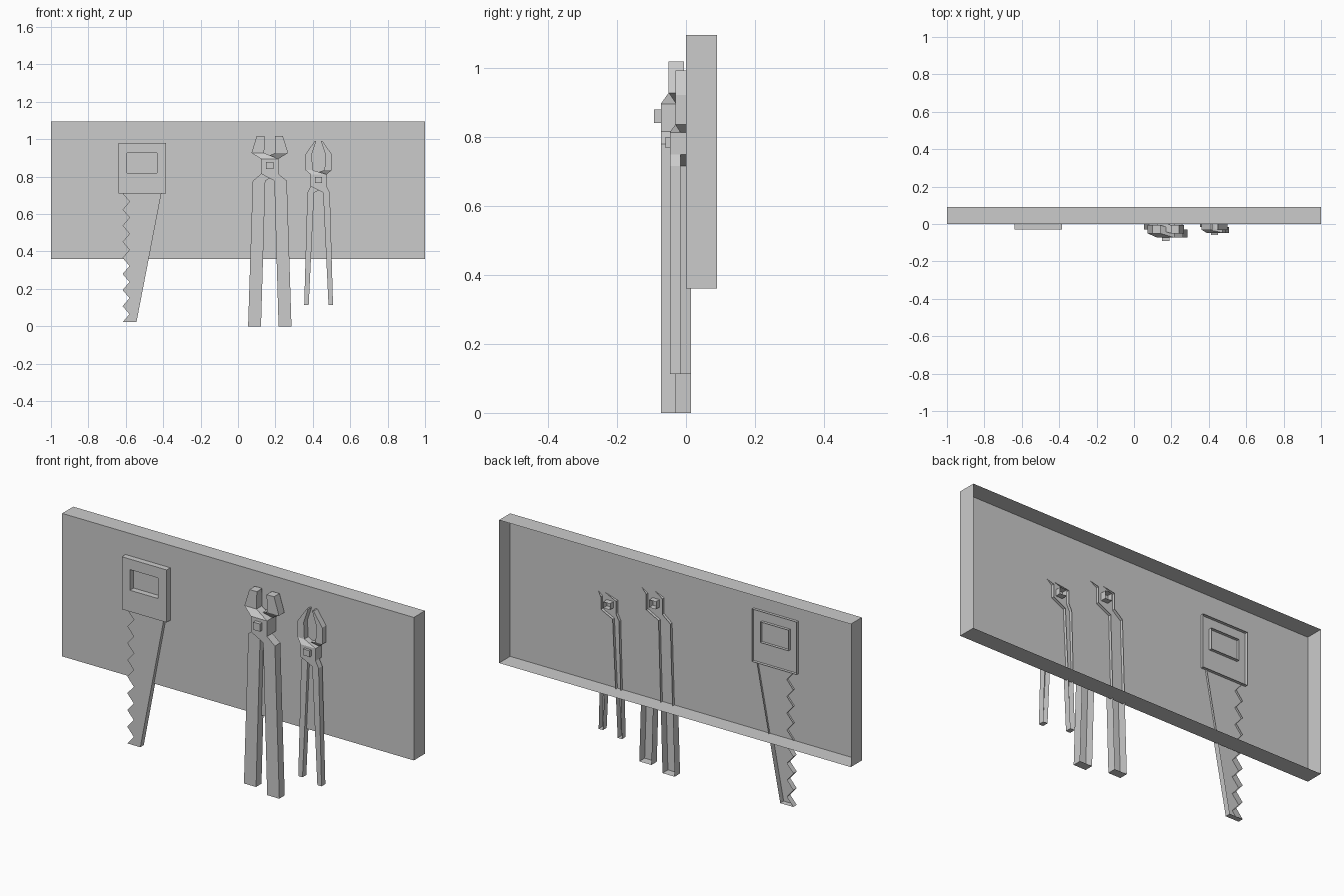
import bpy, bmesh

if "Cube" in bpy.data.objects:
    bpy.data.objects.remove(bpy.data.objects["Cube"])


def finish(name, bm, backs):
    """Orient the closed shell, then leave it open at the wall side."""
    bmesh.ops.recalc_face_normals(bm, faces=bm.faces[:])
    bmesh.ops.delete(bm, geom=backs, context='FACES')
    mesh = bpy.data.meshes.new(name)
    bm.to_mesh(mesh)
    bm.free()
    obj = bpy.data.objects.new(name, mesh)
    bpy.context.collection.objects.link(obj)
    return obj


def plate(name, outline, front, back):
    """Front outline in x, z given depth, with an open back."""
    bm = bmesh.new()
    a = [bm.verts.new((x, front, z)) for x, z in outline]
    b = [bm.verts.new((x, back, z)) for x, z in outline]
    bm.faces.new(a)
    backs = [bm.faces.new(b[::-1])]
    for i in range(len(a)):
        j = (i + 1) % len(a)
        bm.faces.new((a[i], b[i], b[j], a[j]))
    return finish(name, bm, backs)


def rect(x0, x1, z0, z1):
    return [(x0, z0), (x1, z0), (x1, z1), (x0, z1)]


def frame(name, outer, inner, front, back):
    """Rectangular plate with a rectangular opening."""
    bm = bmesh.new()
    o, i, ob, ib = [[bm.verts.new((x, y, z)) for x, z in pts]
                    for pts, y in ((outer, front), (inner, front), (outer, back), (inner, back))]
    backs = []
    for k in range(4):
        n = (k + 1) % 4
        bm.faces.new((o[k], o[n], i[n], i[k]))
        backs.append(bm.faces.new((ob[k], ib[k], ib[n], ob[n])))
        bm.faces.new((o[k], ob[k], ob[n], o[n]))
        bm.faces.new((i[k], i[n], ib[n], ib[k]))
    return finish(name, bm, backs)


def lever(name, sections, centre, side, depth):
    """Handle-to-jaw bar lofted through (x0, x1, z, front y) sections."""
    bm = bmesh.new()
    rings = []
    for x0, x1, z, y in sections:
        x0, x1 = centre + side * x0, centre + side * x1
        rings.append([bm.verts.new(p) for p in
                      ((x0, y, z), (x1, y, z), (x1, y + depth, z), (x0, y + depth, z))])
    backs = []
    bm.faces.new(rings[0])
    bm.faces.new(rings[-1])
    for r, s in zip(rings, rings[1:]):
        for k in range(4):
            n = (k + 1) % 4
            f = bm.faces.new((r[k], r[n], s[n], s[k]))
            if k == 2:
                backs.append(f)
    return finish(name, bm, backs)


def pliers(name, centre, handle, jaw, front, depth, jaw_y, pivot):
    # two crossing levers, one in front of the other, jaws in one plane
    for label, side, y in (("front", 1, front), ("rear", -1, front + depth)):
        secs = [(*s, y) for s in handle] + [(*s, jaw_y) for s in jaw]
        lever(f"{name}_{label}_lever", secs, centre, side, depth)
    plate(f"{name}_pivot", rect(centre - pivot[0], centre + pivot[0], *pivot[1:3]),
          pivot[3], 0.03)


# Wall board
plate("wall_board", rect(-1, 1, 0.36, 1.095), 0, 0.09)

# Saw handle and toothed blade
frame("saw_handle", rect(-0.64, -0.385, 0.71, 0.98), rect(-0.593, -0.433, 0.82, 0.926),
      -0.03, 0.015)
teeth, z_top, z_low = 8, 0.71, 0.022
step = (z_top - z_low) / teeth
blade = [(-0.41, z_top)]
for k in range(teeth):
    blade += [(-0.617, z_top - k * step), (-0.58, z_top - (k + 0.5) * step)]
blade += [(-0.617, z_low), (-0.543, z_low)]
plate("saw_blade", blade, -0.018, 0.01)

# Large pincers
pliers("large_pincers", 0.17,
       [(0.047, 0.116, 0), (0.024, 0.091, 0.778), (-0.046, 0.046, 0.815), (-0.046, 0.046, 0.895)],
       [(-0.098, -0.03, 0.927), (-0.07, -0.028, 1.017)],
       -0.073, 0.044, -0.05, (0.019, 0.84, 0.879, -0.092))

# Small pliers
pliers("small_pliers", 0.431,
       [(0.053, 0.077, 0.113), (0.024, 0.06, 0.715), (-0.043, 0.043, 0.748), (-0.043, 0.043, 0.812)],
       [(-0.07, -0.032, 0.835), (-0.07, -0.036, 0.92), (-0.02, -0.012, 0.992)],
       -0.047, 0.031, -0.031, (0.019, 0.767, 0.799, -0.06))
